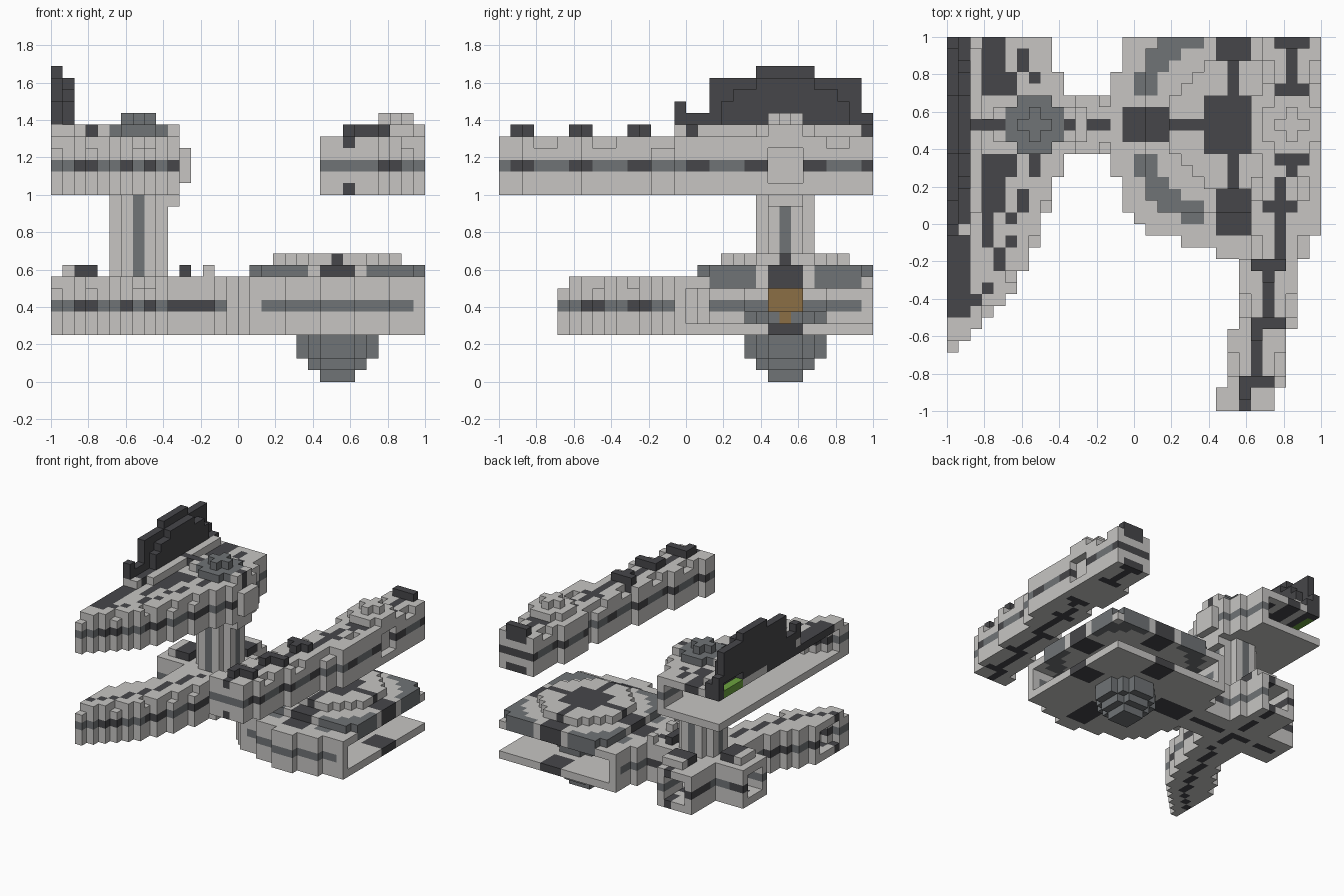
import bpy

cube = bpy.data.objects.get("Cube")
if cube:
    bpy.data.objects.remove(cube)

S = 1 / 16  # size of one building block
COLOURS = {
    "light grey": (0.57, 0.56, 0.545),
    "dark grey": (0.062, 0.062, 0.068),
    "slate grey": (0.16, 0.172, 0.18),
    "brown": (0.26, 0.157, 0.06),
    "green": (0.15, 0.36, 0.05),
}
LIGHT, DARK, SLATE, BROWN, GREEN = range(5)
MATS = []
for label, rgb in COLOURS.items():
    m = bpy.data.materials.new(label)
    m.use_nodes = True
    m.diffuse_color = (*rgb, 1)
    m.node_tree.nodes["Principled BSDF"].inputs["Base Color"].default_value = (*rgb, 1)
    MATS.append(m)


def part(name, cells):
    """Mesh the outer skin of a set of blocks {(i, j, k): colour}."""
    index, faces, colours = {}, [], []
    for cell, colour in cells.items():
        for axis in range(3):
            u, v = (axis + 1) % 3, (axis + 2) % 3
            for side in (0, 1):
                near = list(cell)
                near[axis] += 2 * side - 1
                if tuple(near) in cells:
                    continue
                quad = []
                for du, dv in ((0, 0), (1, 0), (1, 1), (0, 1)):
                    p = list(cell)
                    p[axis] += side
                    p[u] += du
                    p[v] += dv
                    quad.append(index.setdefault(tuple(p), len(index)))
                faces.append(quad if side else quad[::-1])
                colours.append(colour)
    mesh = bpy.data.meshes.new(name)
    mesh.from_pydata([(i * S - 1, j * S - 1, k * S) for i, j, k in index], [], faces)
    for m in MATS:
        mesh.materials.append(m)
    mesh.polygons.foreach_set("material_index", colours)
    bpy.context.collection.objects.link(bpy.data.objects.new(name, mesh))


def box(i0, i1, j0, j1, k0, k1, colour=LIGHT):
    return {(i, j, k): colour for i in range(i0, i1) for j in range(j0, j1)
            for k in range(k0, k1)}


def disc(ci, cj, r, k0, k1, colour=LIGHT):
    n = int(r) + 1
    return {(i, j, k): colour
            for (i, j, k) in box(ci - n, ci + n + 1, cj - n, cj + n + 1, k0, k1)
            if (i - ci) ** 2 + (j - cj) ** 2 <= r * r and 0 <= i < 32 and 0 <= j < 32}


def hollow(plan, k0, colour, closed=False):
    """Floor, roof and side walls over a plan; cut ends stay open unless closed."""
    def inside(i, j):
        return ((i, j) if closed else (min(max(i, 0), 31), min(j, 31))) in plan
    cells = {}
    for i, j in plan:
        rim = not all(inside(i + a, j + b) for a in (-1, 0, 1) for b in (-1, 0, 1))
        for k in range(k0, k0 + 5):
            if rim or k in (k0, k0 + 4):
                cells[i, j, k] = colour(i, j, k)
    return cells


# ---- saucer: hollow octagonal disc with stepped roof and spokes
C = 24
HALF = [11, 11, 10, 10, 10, 9, 9, 9, 8, 7, 4, 1]
saucer_plan = {(i, j) for i in range(13, 32) for j in range(13, 32)
               if abs(i - C) <= HALF[abs(j - C)]}


def saucer_colour(i, j, k):
    a, b = abs(i - C), abs(j - C)
    r = (a * a + b * b) ** 0.5
    if k == 6:
        return LIGHT if min(a, b) >= 7 else SLATE
    if k in (4, 8, 9):
        if min(a, b) <= 1 and 4.5 < r < 9.6 or a == 11 and b == 0:
            return DARK
        return SLATE if k > 4 and 7.6 <= r <= 9.3 and min(a, b) > 2 else LIGHT
    return LIGHT


saucer = hollow(saucer_plan, 4, saucer_colour)
for (i, j, k) in disc(C, C, 9.3, 9, 10):
    if max(abs(i - C), abs(j - C)) <= 7:
        saucer[i, j, k] = saucer_colour(i, j, k)
for (i, j, k) in disc(C, C, 5.6, 10, 11):
    a, b = abs(i - C), abs(j - C)
    saucer[i, j, k] = DARK if a * a + b * b <= 8 or min(a, b) == 0 else LIGHT
part("saucer", saucer)

# ---- reactor inside the saucer and the cup beneath it
base = disc(C, C, 3.4, 5, 6, SLATE)
for cell in base:
    if cell[1] == C:
        base[cell] = BROWN
part("reactor_base", base)
part("reactor_core", box(C - 1, C + 2, C - 1, C + 2, 6, 8, BROWN))
part("belly_cup", {**disc(C, C, 3.4, 2, 4, SLATE), **disc(C, C, 2.4, 1, 2, SLATE),
                   **disc(C, C, 1.5, 0, 1, SLATE)})

# ---- swept wings: rim distance and shared stripe
H = 7  # hub column
REACH = [1, 2, 3, 4, 5, 6, 6, 7, 7, 8, 8, 8, 9, 9, 9]


def rim_distance(i, j):
    if j < 20:
        reach = REACH[j - 5]
    elif abs(j - C) <= 2:
        reach = 11
    else:
        reach = 10 if j <= 28 else 9
    return reach - 1 - i


def stripe(i, j):
    return DARK if (i + j) % 8 < 4 else SLATE


def upper_colour(i, j, k):
    e = rim_distance(i, j)
    if k == 18:
        return stripe(i, j)
    if k == 20:
        if abs(j - C) <= 2:
            return DARK if j == C and i > 1 else LIGHT
        if e > 2 and i < 2 or e > 3 and i != 2 or e == 2 and j % 4 < 3:
            return DARK
    return LIGHT


def lower_colour(i, j, k):
    if k == 6:
        return stripe(i, j)
    if k in (4, 8):
        if j >= 20:
            return DARK if (j == C or i == H) and (i + j) % 4 else LIGHT
        return DARK if rim_distance(i, j) == 2 else LIGHT
    return LIGHT


def notch(cells, k):
    """Lower every third roof block along the swept front edge."""
    for j in range(5, 20, 3):
        for i in range(10):
            if rim_distance(i, j) == 0:
                cells.pop((i, j, k), None)


upper_plan = {(i, j) for j in range(5, 32) for i in range(11) if rim_distance(i, j) >= 0}
upper = hollow(upper_plan, 16, upper_colour)
notch(upper, 20)
upper.update(box(2, 3, 17, 31, 21, 22))            # rail beside the fin
upper.update(box(2, 4, C, C + 1, 21, 22, DARK))
for i in (4, 10):                                  # studs beside the hatch
    upper.update(box(i, i + 1, 23, 26, 21, 22))
    upper[i, C, 21] = DARK
upper.update(box(10, 11, 23, 26, 15, 16))
upper.update(box(11, 12, 23, 26, 17, 20))
upper.update(box(0, 1, 27, 31, 20, 21, GREEN))
part("upper_wing", upper)

# ---- lower hub: a cross of stubs with one narrow swept arm
lower_plan = {(i, j) for i, j in upper_plan
              if j < 22 and rim_distance(i, j) <= (4 if j >= 15 else 5)}
lower_plan |= {(i, j) for i, j, k in box(0, 11, 22, 27, 0, 1)}
lower_plan |= {(i, j) for i, j, k in box(4, 9, 20, 32, 0, 1)}
lower_plan |= {(i, j) for i, j, k in box(5, 10, 20, 29, 0, 1)}
lower = hollow(lower_plan, 4, lower_colour)
notch(lower, 8)
for d, colour in ((4, DARK), (5, DARK), (6, LIGHT)):      # studs on the stubs
    lower.update(box(H - d, H - d + 1, 23, 26, 9, 10, colour))
    lower.update(box(H - 1, H + 2, C + d, C + d + 1, 9, 10, colour))
part("lower_wing", lower)

# ---- connecting arm between the lower hub and the saucer
arm = {c: LIGHT for c in box(11, 15, 22, 27, 4, 9) if c[:2] not in saucer_plan}
for (i, j, k) in arm:
    if k == 6 or k in (4, 8) and j == C:
        arm[i, j, k] = DARK
arm.update(box(11, 12, 23, 26, 9, 10, DARK))
for j in (22, 26):
    arm[13, j, 9] = LIGHT
part("connecting_arm", arm)

# ---- pillar with inlaid strips, and the round hatch above it
pillar = disc(H, C, 2.5, 9, 16)
for (i, j, k) in pillar:
    if i == H or j == C:
        pillar[i, j, k] = SLATE
part("pillar", pillar)
part("top_hatch", {**disc(H, C, 2.5, 21, 22, SLATE), **disc(H, C, 1, 22, 23, SLATE)})


# ---- tall fin on the cut edge of the upper wing
def step(j, levels):
    d = abs(j - C)
    return next((top for limit, top in levels if d <= limit), 22)


fin = {**box(0, 1, 15, 16, 22, 24, DARK), **box(0, 2, 15, 16, 21, 22)}
for j in range(16, 32):
    low = 22 if 27 <= j < 31 else 21
    fin.update(box(0, 1, j, j + 1, low, step(j, ((2, 27), (6, 26), (9, 23))), DARK))
    fin.update(box(1, 2, j, j + 1, 21, step(j, ((2, 26), (4, 25), (5, 24))), DARK))
part("fin", fin)


# ---- long curved boom floating above the saucer
def boom_start(j):
    return 23 + sum(j >= limit for limit in (2, 7, 13, 20))


boom_plan = {(i, j) for j in range(32)
             for i in range(boom_start(j), min(32, boom_start(j) + 5 + (15 <= j < 20)))}
boom_plan |= {(i, j) for i, j, k in disc(29, C, 3.7, 0, 1)}


def boom_colour(i, j, k):
    if k == 18:
        return DARK if j % 5 in (1, 2) else SLATE
    if k in (16, 20) and abs(j - C) > 2:
        wide = j in (2, 7, 12, 17, 21, 27, 31)
        return DARK if abs(i - boom_start(j) - 2) <= wide else LIGHT
    return LIGHT


boom = hollow(boom_plan, 16, boom_colour, closed=True)
for j in range(32):
    lo = boom_start(j)
    if j < 15 and j % 5 in (1, 2):      # dark studs along the spine
        w = j % 5 - 1
        boom.update(box(lo + 2 - w, lo + 3 + w, j, j + 1, 21, 22, DARK))
    if abs(j - C) > 3 and j % 5 in (3, 4):      # notched shoulders
        for i in (lo, lo + 4):
            boom.pop((i, j, 20), None)
boom.update(box(28, 31, 31, 32, 21, 22, DARK))
for cell in box(31, 32, 23, 26, 17, 20):      # shallow square recess
    boom.pop(cell, None)
boom.update(box(30, 31, 23, 26, 17, 20))
boom.update(disc(29, C, 2.5, 21, 22))
boom.update(disc(29, C, 1, 22, 23))
part("boom", boom)
